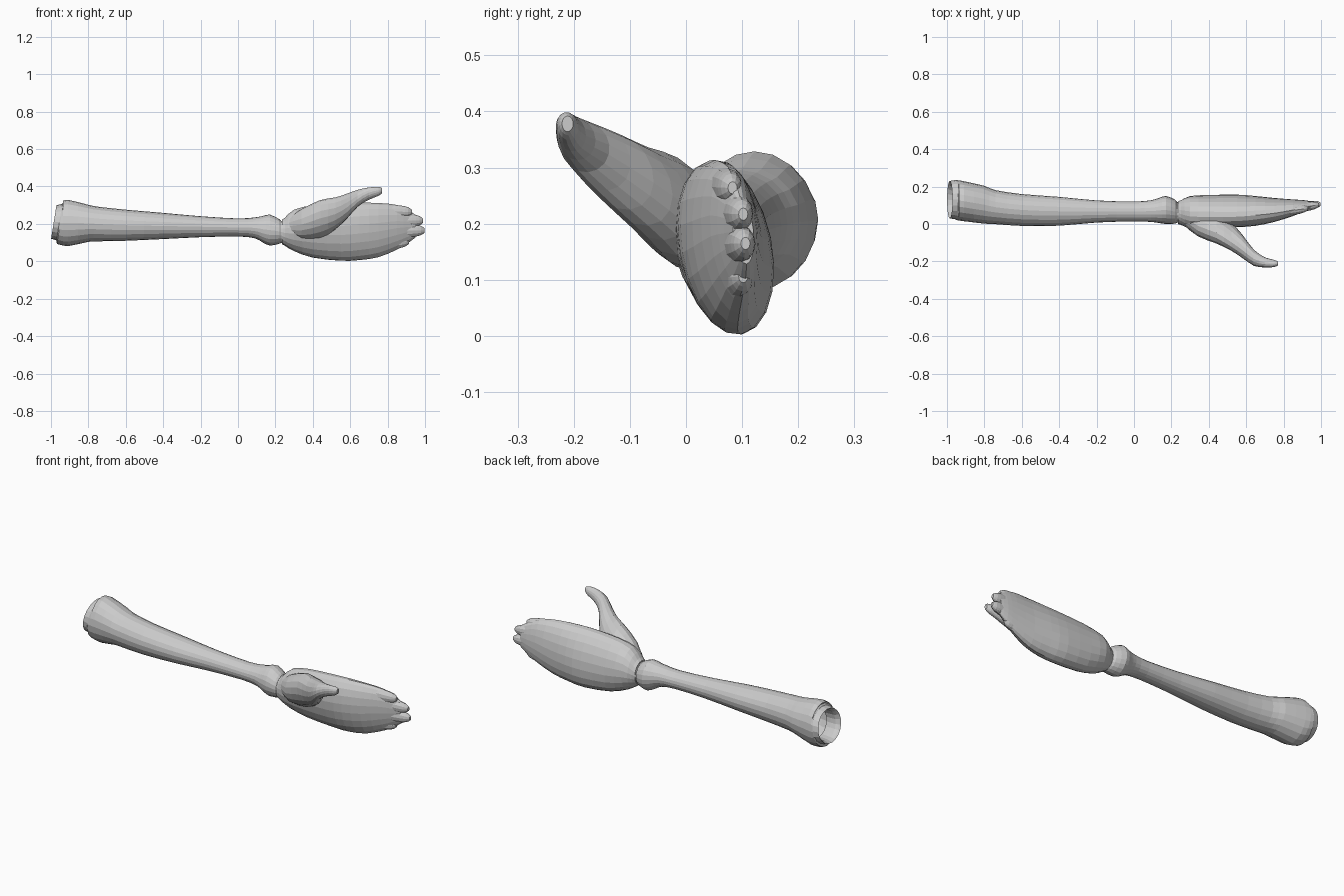
import bpy, bmesh
from math import sin, cos, pi


def spline(rows, steps):
    """Catmull-Rom interpolation of section parameters."""
    out = []
    for i in range(len(rows) - 1):
        a, b, c, d = (rows[max(0, min(len(rows) - 1, i + k))] for k in (-1, 0, 1, 2))
        for s in range(steps):
            t = s / steps
            out.append([0.5 * (2 * q + (r - p) * t + (2 * p - 5 * q + 4 * r - w) * t * t
                               + (3 * q - p - 3 * r + w) * t ** 3)
                        for p, q, r, w in zip(a, b, c, d)])
    return out + [list(rows[-1])]


def loft(name, rows, sides=20, steps=2, caps=True, shear=lambda x: 0.0):
    """Skin tilted ellipses: x, centre y, centre z, radius y, radius z, tilt."""
    bm = bmesh.new()
    rings = []
    for x, cy, cz, ry, rz, tilt in spline(rows, steps):
        ring = []
        for k in range(sides):
            a = 2 * pi * k / sides
            u, v = ry * cos(a), rz * sin(a)
            y, z = u * cos(tilt) - v * sin(tilt), u * sin(tilt) + v * cos(tilt)
            ring.append(bm.verts.new((x + shear(x) * z, cy + y, cz + z)))
        rings.append(ring)
    for r, q in zip(rings, rings[1:]):
        for k in range(sides):
            j = (k + 1) % sides
            bm.faces.new((r[k], r[j], q[j], q[k]))
    if caps:
        bm.faces.new(rings[0])
        bm.faces.new(rings[-1])
    bmesh.ops.recalc_face_normals(bm, faces=bm.faces)
    mesh = bpy.data.meshes.new(name)
    bm.to_mesh(mesh)
    bm.free()
    obj = bpy.data.objects.new(name, mesh)
    bpy.context.collection.objects.link(obj)
    return obj


# forearm: open elbow end, slim shaft, flared wrist
loft("forearm", [
    (-0.985, .130, .210, .100, .090, 0),
    (-0.955, .130, .210, .105, .098, 0),
    (-0.950, .128, .205, .107, .112, 0),
    (-0.910, .122, .205, .107, .124, 0),
    (-0.800, .103, .203, .101, .099, 0),
    (-0.740, .090, .199, .091, .092, 0),
    (-0.600, .075, .193, .085, .083, 0),
    (-0.400, .068, .189, .077, .070, 0),
    (-0.200, .067, .185, .059, .056, 0),
    (0.000, .067, .181, .053, .048, 0),
    (0.090, .069, .179, .058, .056, 0),
    (0.130, .072, .172, .066, .070, 0),
    (0.170, .075, .167, .075, .083, 0),
    (0.220, .066, .160, .064, .066, 0),
    (0.230, .062, .157, .055, .060, 0),
    (0.260, .060, .155, .054, .058, 0)],
    caps=False, shear=lambda x: 0.16 if x < -0.94 else 0.0)

# inner lip of the elbow opening
loft("elbow_lining", [
    (-0.985, .130, .210, .100, .090, 0),
    (-0.960, .128, .208, .084, .080, 0),
    (-0.900, .120, .205, .080, .078, 0)],
    caps=False, shear=lambda x: 0.16)

# palm with closed fingers
hand = loft("hand", [
    (0.235, .060, .157, .060, .066, 0),
    (0.250, .061, .158, .066, .075, .1),
    (0.300, .063, .165, .085, .113, .2),
    (0.400, .067, .160, .085, .143, .2),
    (0.550, .070, .157, .083, .157, .2),
    (0.650, .070, .160, .077, .155, .15),
    (0.750, .075, .167, .062, .146, .12),
    (0.850, .087, .182, .043, .120, .1),
    (0.910, .097, .186, .029, .088, .1),
    (0.950, .102, .188, .018, .060, .1)])

# thumb with its fleshy base
parts = [loft("thumb", [
    (0.260, .040, .180, .040, .045, .3),
    (0.340, .006, .198, .068, .085, .5),
    (0.440, -.022, .225, .072, .110, .5),
    (0.520, -.068, .256, .064, .094, .6),
    (0.580, -.120, .293, .057, .073, .6),
    (0.640, -.180, .337, .043, .046, .5),
    (0.700, -.205, .362, .026, .034, .3),
    (0.750, -.211, .374, .019, .025, .2),
    (0.770, -.211, .378, .010, .014, 0)], sides=16)]

# fingertips poking out of the closed hand
for i, (tip, z0, z1, y) in enumerate([(.930, .268, .264, .083), (.990, .222, .217, .102),
                                      (.998, .162, .165, .106), (.915, .092, .106, .102)]):
    rows = [(tip - d, y - d * .12, z1 + (z0 - z1) * d / .2, r * .75, r, 0)
            for d, r in ((.20, .030), (.12, .035), (.06, .033), (.02, .025), (0, .011))]
    parts.append(loft(f"fingertip_{i}", rows, sides=12))

# merge thumb and fingers into the hand
bpy.context.view_layer.objects.active = hand
for p in parts:
    m = hand.modifiers.new("join", 'BOOLEAN')
    m.operation, m.solver, m.object = 'UNION', 'EXACT', p
    bpy.ops.object.modifier_apply(modifier=m.name)
    bpy.data.objects.remove(p)
